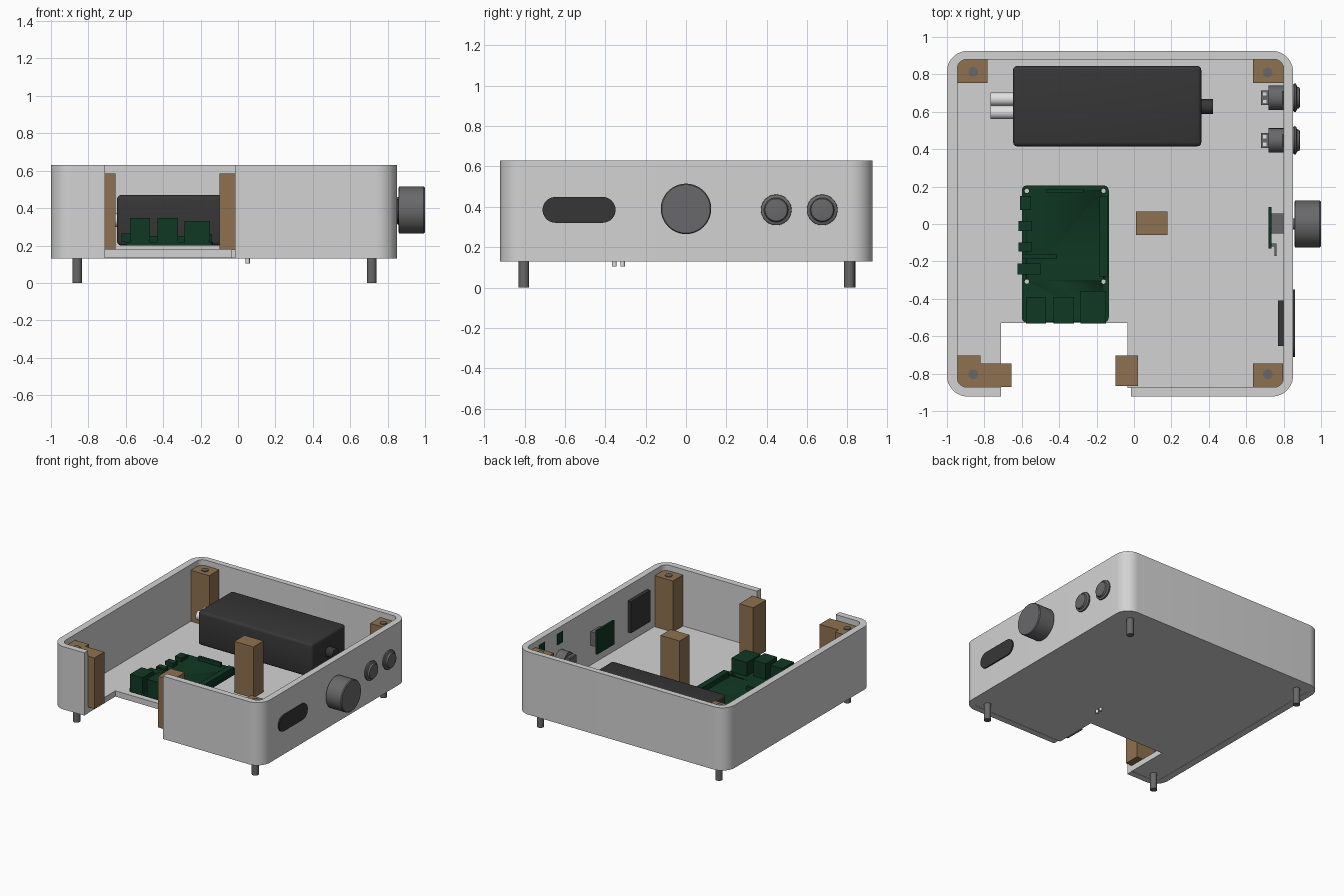
import bpy, bmesh, math
from mathutils import Vector, Matrix

if "Cube" in bpy.data.objects:
    bpy.data.objects.remove(bpy.data.objects["Cube"])


def material(name, r, g, b):
    m = bpy.data.materials.new(name)
    m.diffuse_color = (r, g, b, 1)
    m.use_nodes = True
    m.node_tree.nodes["Principled BSDF"].inputs["Base Color"].default_value = m.diffuse_color
    return m


SHELL = material("light grey plastic", .65, .65, .65)
WOOD = material("brown wood", .27, .165, .08)
GREEN = material("board green", .005, .04, .017)
DARK = material("charcoal", .037, .037, .037)
GREY = material("mid grey metal", .14, .14, .145)
WHITE = material("pale connector", .75, .75, .75)


def finish(name, bm, mat, smooth=True):
    bmesh.ops.recalc_face_normals(bm, faces=bm.faces)
    me = bpy.data.meshes.new(name)
    bm.to_mesh(me)
    bm.free()
    me.materials.append(mat)
    ob = bpy.data.objects.new(name, me)
    bpy.context.collection.objects.link(ob)
    if smooth:
        bpy.ops.object.select_all(action='DESELECT')
        ob.select_set(True)
        bpy.context.view_layer.objects.active = ob
        bpy.ops.object.shade_smooth_by_angle(angle=math.radians(35))
    return ob


def box(name, x0, x1, y0, y1, z0, z1, mat, bevel=0):
    bm = bmesh.new()
    bmesh.ops.create_cube(bm, size=1)
    for v in bm.verts:
        v.co = Vector(((x0 + x1) / 2 + v.co.x * (x1 - x0),
                       (y0 + y1) / 2 + v.co.y * (y1 - y0),
                       (z0 + z1) / 2 + v.co.z * (z1 - z0)))
    if bevel:
        bmesh.ops.bevel(bm, geom=bm.edges[:], offset=bevel, segments=3,
                        profile=.5, affect='EDGES')
    return finish(name, bm, mat, bool(bevel))


def extrude(name, pts, z0, z1, mat):
    """Extrude a plan outline upwards."""
    bm = bmesh.new()
    f = bm.faces.new([bm.verts.new((x, y, z0)) for x, y in pts])
    top = bmesh.ops.extrude_face_region(bm, geom=[f])['geom']
    for v in top:
        if isinstance(v, bmesh.types.BMVert):
            v.co.z = z1
    return finish(name, bm, mat)


def lathe(name, prof, at, mat, axis='X', n=48):
    """Turn a (position, radius) profile about the X or Z axis."""
    bm = bmesh.new()
    rings = []
    for p, r in prof:
        ring = []
        for i in range(n):
            a = 2 * math.pi * i / n
            c, s = r * math.cos(a), r * math.sin(a)
            co = (p, at[0] + c, at[1] + s) if axis == 'X' else (at[0] + c, at[1] + s, p)
            ring.append(bm.verts.new(co))
        rings.append(ring)
    for a, b in zip(rings, rings[1:]):
        for i in range(n):
            bm.faces.new((a[i], a[(i + 1) % n], b[(i + 1) % n], b[i]))
    bm.faces.new(rings[0])
    bm.faces.new(rings[-1])
    return finish(name, bm, mat)


def arc(cx, cy, r, a0, a1, n=12):
    return [(cx + r * math.cos(math.radians(a0 + (a1 - a0) * i / n)),
             cy + r * math.sin(math.radians(a0 + (a1 - a0) * i / n))) for i in range(n + 1)]


def corners(x0, x1, y0, y1, r):
    """Rounded rectangle, anticlockwise from the front right corner."""
    return (arc(x1 - r, y0 + r, r, -90, 0) + arc(x1 - r, y1 - r, r, 0, 90)
            + arc(x0 + r, y1 - r, r, 90, 180) + arc(x0 + r, y0 + r, r, 180, 270))


# Case wall, open at the front notch
outer = corners(-1, .85, -.922, .925, .11)
inner = corners(-.945, .80, -.872, .88, .05)
extrude("case_wall", [(-.015, -.922)] + outer + [(-.71, -.922), (-.71, -.872)]
        + inner[::-1] + [(-.015, -.872)], .13, .63, SHELL)

# Floor plate with the notch cut out
extrude("case_floor", [(-.95, -.877), (-.71, -.877), (-.71, -.53), (-.035, -.53),
                       (-.035, -.877), (.805, -.877), (.805, .885), (-.95, .885)],
        .132, .178, SHELL)

# Wooden posts
box("post_back_left", -.945, -.782, .755, .88, .178, .585, WOOD)
box("post_back_right", .637, .80, .755, .88, .178, .585, WOOD)
box("post_front_right", .637, .797, -.872, -.745, .178, .585, WOOD)
extrude("post_front_left", [(-.945, -.872), (-.655, -.872), (-.655, -.747), (-.822, -.747),
                            (-.822, -.703), (-.945, -.703)], .178, .585, WOOD)
box("post_notch", -.10, .022, -.866, -.703, .178, .585, WOOD)
box("post_centre", .01, .178, -.06, .067, .178, .585, WOOD)

# Foot screws running up through the posts
for i, (x, y) in enumerate([(-.86, .813), (.715, .81), (-.86, -.803), (.715, -.803)]):
    lathe(f"foot_screw_{i}", [(0, .026), (.592, .026)], (x, y), GREY, 'Z', 32)

# Small pins below the floor
for i, y in enumerate((-.355, -.314)):
    lathe(f"bottom_pin_{i}", [(.105, .011), (.17, .011)], (.052, y), WHITE, 'Z', 20)

# Power supply with its plugs
box("power_supply", -.647, .36, .415, .845, .2, .47, DARK, .022)
lathe("power_output_plug", [(.35, .04), (.422, .04)], (.627, .335), DARK)
for i, y in enumerate((.597, .668)):
    lathe(f"mains_plug_{i}", [(-.767, .036), (-.64, .036)], (y, .335), WHITE)

# Computer board with mounting holes
board = extrude("computer_board", corners(-.6, -.135, -.525, .205, .025), .2, .22, GREEN)
for i, (x, y) in enumerate([(-.573, .177), (-.163, .177), (-.573, -.308), (-.163, -.308)]):
    cut = lathe(f"hole_cutter_{i}", [(.19, .012), (.23, .012)], (x, y), GREEN, 'Z', 16)
    cut.hide_render = True
    cut.hide_viewport = True
    mod = board.modifiers.new("hole", 'BOOLEAN')
    mod.object = cut
    mod.operation = 'DIFFERENCE'
    mod.solver = 'EXACT'

# Board connectors: x0, x1, y0, y1, top
for name, x0, x1, y0, y1, z in [
        ("usb_port_a", -.578, -.47, -.533, -.39, .347),
        ("usb_port_b", -.43, -.32, -.533, -.39, .347),
        ("network_port", -.285, -.15, -.533, -.358, .33),
        ("power_port", -.61, -.55, .075, .15, .25),
        ("video_port_a", -.618, -.545, -.037, .015, .25),
        ("video_port_b", -.618, -.545, -.147, -.1, .25),
        ("audio_port", -.622, -.5, -.27, -.212, .265),
        ("pin_header", -.185, -.138, -.28, .147, .262),
        ("display_ribbon_socket", -.468, -.27, .165, .186, .25),
        ("camera_ribbon_socket", -.6, -.415, -.186, -.164, .25)]:
    box(name, x0, x1, y0, y1, .219, z, GREEN)

# Volume knob, its shaft, encoder and small board
lathe("volume_knob", [(.857, .115), (.862, .125), (.993, .125), (1, .12)], (0, .39), GREY, n=64)
lathe("knob_shaft", [(.78, .03), (.86, .03)], (0, .39), GREY, n=24)
box("encoder_body", .735, .801, -.052, .057, .335, .445, GREY)
box("encoder_board", .72, .736, -.13, .09, .295, .485, GREEN)
box("encoder_pin_base", .735, .762, -.12, -.105, .33, .45, GREY)
box("encoder_pins", .75, .762, -.17, -.105, .33, .45, GREY)

# Push buttons with terminals
for i, y in enumerate((.447, .675)):
    lathe(f"button_{i}", [(.72, .065), (.798, .065), (.8, .055), (.848, .055), (.85, .07),
                          (.858, .076), (.866, .075), (.872, .06), (.885, .055), (.887, .045)],
          (y, .385), GREY)
    box(f"button_terminal_{i}", .68, .722, y - .04, y + .04, .345, .425, GREY)
    for s in (-1, 1):
        box(f"button_contact_{i}_{s}", .69, .708, y + s * .02 - .009, y + s * .02 + .009,
            .37, .43, WHITE)
    box(f"button_light_board_{i}", .794, .802, y - .035, y + .035, .5, .585, GREEN)

# Display: outer stadium window and inner module
window = extrude("display_window", [(-z, y) for y, z in
                 arc(-.413, .385, .064, -90, 90, 16) + arc(-.647, .385, .064, 90, 270, 16)],
                 .84, .86, DARK)
window.data.transform(Matrix(((0, 0, 1, 0), (0, 1, 0, 0), (-1, 0, 0, 0), (0, 0, 0, 1))))
box("display_module", .77, .801, -.652, -.41, .262, .512, DARK)
